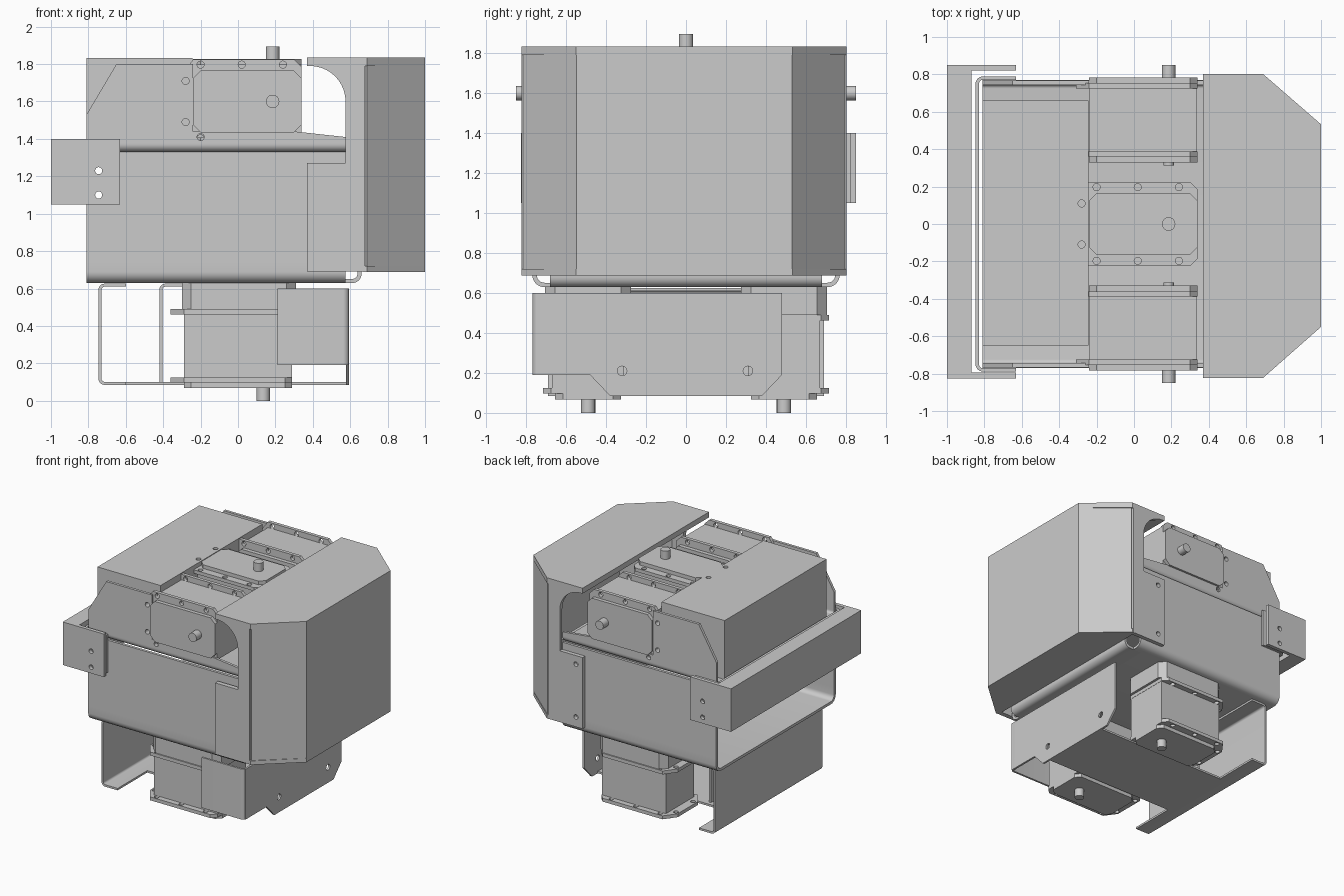
import bpy, bmesh, math
from mathutils import Matrix, Vector

if "Cube" in bpy.data.objects:
    bpy.data.objects.remove(bpy.data.objects["Cube"])

# Extrusion frames: columns are the local u, v and extrusion directions
def frame(u, v, w):
    return Matrix((u, v, w)).transposed().to_4x4()

X, Y, Z = Vector((1, 0, 0)), Vector((0, 1, 0)), Vector((0, 0, 1))
ALONG = {'x': frame(Y, Z, X), 'y': frame(X, Z, -Y), 'z': frame(X, Y, Z)}

def circle(u, v, r, n=16):
    return [(u + r * math.cos(2 * math.pi * i / n), v + r * math.sin(2 * math.pi * i / n)) for i in range(n)]

def rect(u0, u1, v0, v1, c=0.0):
    if not c:
        return [(u0, v0), (u1, v0), (u1, v1), (u0, v1)]
    return [(u0 + c, v0), (u1 - c, v0), (u1, v0 + c), (u1, v1 - c),
            (u1 - c, v1), (u0 + c, v1), (u0, v1 - c), (u0, v0 + c)]

def plate(name, outline, d0, d1, axis='z', holes=(), r=0.019, mat=None):
    """Extrude a flat outline with round holes from d0 to d1."""
    cu = bpy.data.curves.new(name, 'CURVE')
    cu.dimensions, cu.fill_mode, cu.extrude = '2D', 'BOTH', abs(d1 - d0) / 2
    for loop in [outline] + [circle(u, v, r) for u, v in holes]:
        s = cu.splines.new('POLY')
        s.points.add(len(loop) - 1)
        for p, (u, v) in zip(s.points, loop):
            p.co = (u, v, 0, 1)
        s.use_cyclic_u = True
    tmp = bpy.data.objects.new(name + "_tmp", cu)
    bpy.context.collection.objects.link(tmp)
    me = bpy.data.meshes.new_from_object(tmp)
    bpy.data.objects.remove(tmp)
    mid = (d0 + d1) / 2
    m = (mat or Matrix()) @ ALONG[axis] @ Matrix.Translation((0, 0, -mid if axis == 'y' else mid))
    bm = bmesh.new()
    bm.from_mesh(me)
    bmesh.ops.remove_doubles(bm, verts=bm.verts, dist=1e-5)
    bm.transform(m)
    bmesh.ops.recalc_face_normals(bm, faces=bm.faces)
    bm.to_mesh(me)
    bm.free()
    me.name = name
    ob = bpy.data.objects.new(name, me)
    bpy.context.collection.objects.link(ob)
    return ob

def sheet(name, path, t, d0, d1, axis, bend=0.0):
    """Bent sheet metal: open centre line with rounded bends, thickness t."""
    pts = [Vector(p) for p in path]
    line = [pts[0]]
    for a, b, c in zip(pts, pts[1:], pts[2:]):
        if not bend:
            line.append(b)
            continue
        p0, p1 = b + (a - b).normalized() * bend, b + (c - b).normalized() * bend
        for i in range(7):
            k = i / 6
            # circular-like blend between the two tangent points
            w = [(1 - k) ** 2, 2 * k * (1 - k) * 0.7071, k * k]
            line.append((p0 * w[0] + b * w[1] + p1 * w[2]) / sum(w))
    line.append(pts[-1])
    left, right = [], []
    for i, p in enumerate(line):
        d0v = (p - line[i - 1]).normalized() if i else (line[1] - p).normalized()
        d1v = (line[i + 1] - p).normalized() if i < len(line) - 1 else d0v
        tan = (d0v + d1v).normalized()
        n = Vector((-tan.y, tan.x)) * (t / 2 / max(tan.dot(d1v), 0.3))
        left.append(tuple(p + n))
        right.append(tuple(p - n))
    return plate(name, left + right[::-1], d0, d1, axis)

def motor(name, mat):
    """Geared motor, output face at local z = 0, body running to -z."""
    wing = [(-0.29, -0.225), (0.25, -0.225), (0.29, -0.185), (0.29, 0.185),
            (0.25, 0.225), (-0.29, 0.225), (-0.36, 0.13), (-0.36, -0.13)]
    holes = [(u, s * 0.197) for u in (-0.25, -0.03, 0.19) for s in (-1, 1)] + [(-0.33, -0.11), (-0.33, 0.11)]
    plate(name + "_body", rect(-0.288, 0.288, -0.18, 0.18), -0.40, -0.055, mat=mat)
    for label, w in (("front", -0.03), ("rear", -0.395)):
        plate(f"{name}_{label}_flange", wing, w - 0.028, w, holes=holes, mat=mat)
    plate(name + "_front_cap", rect(-0.29, 0.29, -0.165, 0.165, 0.04), -0.03, 0, mat=mat)
    plate(name + "_rear_cap", rect(-0.29, 0.29, -0.165, 0.165, 0.04), -0.455, -0.423, mat=mat)
    plate(name + "_shaft", circle(0.135, 0, 0.036, 20), -0.01, 0.067, mat=mat)
    plate(name + "_rear_pin", circle(0.135, 0, 0.028), -0.47, -0.45, mat=mat)

# Five motors: top, both sides, two feet
motor("top_motor", Matrix.Translation((0.05, 0, 1.828)))
for side, s in (("near", -1), ("far", 1)):
    motor(side + "_side_motor", Matrix.Translation((0.05, s * 0.783, 1.6)) @ frame(X, -s * Z, s * Y))
    motor(side + "_foot_motor", Matrix.Translation((0, s * 0.49, 0.067)) @ frame(X, -Y, -Z))
    plate(side + "_foot_motor_mount", rect(-0.3, 0.31, s * 0.49 - 0.215, s * 0.49 + 0.215, 0.05), 0.49, 0.63)

# Lower chassis tray with rounded bends, and upper tray above it
sheet("lower_tray_floor", [(-0.758, 0.75), (-0.758, 0.64), (0.758, 0.64), (0.758, 0.75)], 0.022, -0.81, 0.575, 'x', 0.05)
sheet("front_lip", [(0.5, 0.64), (0.65, 0.64), (0.65, 1.3)], 0.022, -0.68, 0.68, 'y', 0.04)
sheet("upper_tray_floor", [(-0.755, 1.38), (-0.755, 1.342), (0.755, 1.342), (0.755, 1.38)], 0.022, -0.81, 0.575, 'x', 0.03)
bumper_holes = [(-0.745, 1.1), (-0.745, 1.23)]
upper_side = [(-0.81, 1.375), (0.575, 1.375), (0.575, 1.41), (0.3, 1.44), (-0.24, 1.44),
              (-0.24, 1.8), (-0.65, 1.8), (-0.81, 1.53)]
for side, s in (("near", -1), ("far", 1)):
    plate(side + "_lower_wall", rect(-0.81, 0.575, 0.745, 1.328), s * 0.747, s * 0.769, 'y', bumper_holes)
    plate(side + "_upper_wall", upper_side, s * 0.744, s * 0.766, 'y', [(-0.28, 1.71), (-0.28, 1.49), (-0.2, 1.41)])

# Rear box on the upper tray
plate("rear_box", rect(-0.81, -0.242, -0.65, 0.66), 1.353, 1.832, holes=[(-0.28, 0.11), (-0.28, -0.11)])

# Front cover: side cheeks with rounded cut-out, faceted front, top and bottom
cheek = [(0.37, 0.69), (0.68, 0.69), (0.68, 1.832), (0.37, 1.832), (0.37, 1.79)]
cheek += [(0.385 + 0.19 * math.sin(a), 1.6 + 0.19 * math.cos(a)) for a in [math.pi / 2 * i / 10 for i in range(11)]]
cheek += [(0.575, 1.27), (0.37, 1.27)]
plate("cover_near_cheek", cheek, -0.823, -0.785, 'y')
plate("cover_far_cheek", cheek, 0.77, 0.802, 'y', [(0.43, 1.2), (0.43, 0.77)])
sheet("cover_front", [(0.68, -0.803), (0.985, -0.54), (0.985, 0.523), (0.68, 0.783)], 0.03, 0.69, 1.832, 'z')
nose = [(0.69, -0.823), (1.0, -0.55), (1.0, 0.533), (0.69, 0.802)]
plate("cover_top", [(0.37, 0.802), (0.37, -0.823)] + nose, 1.79, 1.834)
plate("cover_bottom", [(0.665, 0.8), (0.665, -0.82)] + nose, 0.688, 0.72)

# Rear bumper bar with flanges and its inner bracket
plate("bumper_bar", rect(-1.0, -0.87, -0.825, 0.85), 1.05, 1.4)
plate("bumper_near_flange", rect(-0.88, -0.63, 1.05, 1.4), -0.825, -0.795, 'y', bumper_holes)
plate("bumper_far_flange", rect(-0.88, -0.63, 1.05, 1.4), 0.82, 0.85, 'y', bumper_holes)
sheet("bumper_bracket_back", [(-0.8, -0.78), (-0.838, -0.78), (-0.838, 0.78), (-0.8, 0.78)], 0.018, 1.07, 1.38, 'z', 0.03)
for side, s in (("near", -1), ("far", 1)):
    plate(side + "_bumper_bracket_ear", rect(-0.805, -0.63, 1.07, 1.38), s * 0.771, s * 0.789, 'y', bumper_holes)

# Underframe: back wall, inner wall, base and front guard
sheet("under_back_wall", [(-0.6, 0.618), (-0.738, 0.618), (-0.738, 0.093), (-0.6, 0.093)], 0.016, -0.69, 0.69, 'y', 0.025)
sheet("under_inner_wall", [(-0.29, 0.618), (-0.413, 0.618), (-0.413, 0.093)], 0.016, -0.28, 0.28, 'y', 0.025)
plate("under_base", rect(-0.62, 0.59, -0.31, 0.31), 0.085, 0.101)
guard = [(-0.75, 0.19), (-0.48, 0.19), (-0.38, 0.085), (0.38, 0.085), (0.48, 0.19), (0.48, 0.6), (-0.75, 0.6)]
plate("front_guard", guard, 0.578, 0.594, 'x', [(-0.32, 0.21), (0.31, 0.21)], 0.024)
sheet("front_guard_wrap", [(0.21, -0.76), (0.586, -0.76), (0.586, -0.7)], 0.016, 0.19, 0.6, 'z', 0.025)

# Smooth bends and shafts, keep edges sharp
for ob in bpy.context.collection.objects:
    ob.select_set(True)
    bpy.context.view_layer.objects.active = ob
bpy.ops.object.shade_smooth_by_angle(angle=math.radians(30))
